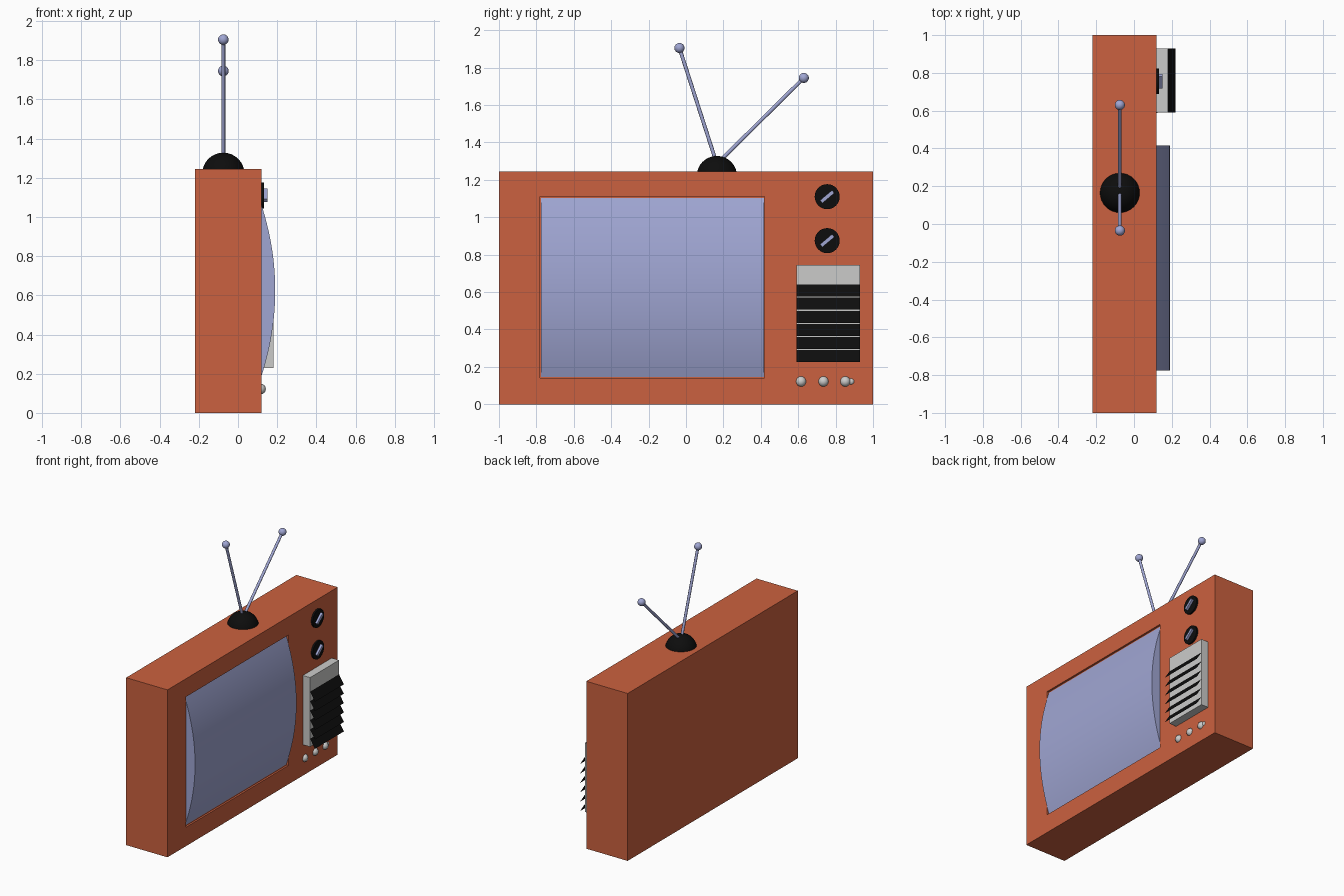
import bpy, bmesh, math
from mathutils import Vector

cube = bpy.data.objects.get("Cube")
if cube:
    bpy.data.objects.remove(cube, do_unlink=True)


def material(name, rgb):
    m = bpy.data.materials.new(name)
    m.use_nodes = True
    m.diffuse_color = (*rgb, 1)
    m.node_tree.nodes["Principled BSDF"].inputs["Base Color"].default_value = (*rgb, 1)
    return m


ORANGE = material("orange_case", (0.60, 0.12, 0.05))
BLUE = material("pale_blue", (0.35, 0.38, 0.65))
GREY = material("light_grey", (0.60, 0.60, 0.59))
BLACK = material("black_plastic", (0.004, 0.004, 0.004))


def finish(name, bm, mat, smooth=False):
    bmesh.ops.recalc_face_normals(bm, faces=bm.faces[:])
    mesh = bpy.data.meshes.new(name)
    bm.to_mesh(mesh)
    bm.free()
    mesh.materials.append(mat)
    ob = bpy.data.objects.new(name, mesh)
    bpy.context.collection.objects.link(ob)
    if smooth:
        bpy.ops.object.select_all(action='DESELECT')
        ob.select_set(True)
        bpy.context.view_layer.objects.active = ob
        bpy.ops.object.shade_smooth_by_angle(angle=math.radians(35))
    return ob


def box_mesh(lo, hi):
    lo, hi = Vector(lo), Vector(hi)
    bm = bmesh.new()
    bmesh.ops.create_cube(bm, size=1)
    for v in bm.verts:
        v.co = (lo + hi) / 2 + v.co * (hi - lo)
    return bm


def ball(name, centre, r, mat, segments=20):
    bm = bmesh.new()
    bmesh.ops.create_uvsphere(bm, u_segments=segments, v_segments=segments // 2, radius=r)
    bmesh.ops.translate(bm, verts=bm.verts, vec=centre)
    return finish(name, bm, mat, True)


def rod(name, a, b, r, mat, segments=12):
    a, b = Vector(a), Vector(b)
    bm = bmesh.new()
    bmesh.ops.create_cone(bm, cap_ends=True, segments=segments, radius1=r, radius2=r,
                          depth=(b - a).length)
    turn = (b - a).to_track_quat('Z', 'Y')
    for v in bm.verts:
        v.co = turn @ v.co + (a + b) / 2
    return finish(name, bm, mat, True)


FACE = 0.12          # plane of the control side
FLOOR = 0.106        # bottom of the screen recess
TOP = 1.245

# Case with a shallow recess for the screen
bm = box_mesh((-0.22, -1, 0), (FACE, 1, TOP))
for axis, cuts in (((0, 1, 0), (-0.78, 0.42)), ((0, 0, 1), (0.14, 1.11))):
    for c in cuts:
        bmesh.ops.bisect_plane(bm, geom=bm.verts[:] + bm.edges[:] + bm.faces[:],
                               plane_co=Vector(axis) * c, plane_no=axis)
opening = min(bm.faces, key=lambda f: (f.calc_center_median() - Vector((FACE, -0.18, 0.625))).length)
pushed = bmesh.ops.extrude_discrete_faces(bm, faces=[opening])["faces"][0]
bmesh.ops.translate(bm, verts=pushed.verts, vec=(FLOOR - FACE, 0, 0))
finish("case", bm, ORANGE)

# Screen bulging outward, curved in height only
bm = bmesh.new()
steps = 28
outline = []
for i in range(steps + 1):
    t = 2 * i / steps - 1
    outline.append(bm.verts.new((FLOOR + 0.084 * (1 - t * t), -0.776, 0.625 + 0.478 * t)))
cap = bm.faces.new(outline)
side = bmesh.ops.extrude_face_region(bm, geom=[cap])["geom"]
bmesh.ops.translate(bm, verts=[g for g in side if isinstance(g, bmesh.types.BMVert)],
                    vec=(0, 1.192, 0))
finish("screen", bm, BLUE, True)

# Tuning dials with slanted grips
for name, z in (("upper", 1.11), ("lower", 0.875)):
    rod(name + "_dial", (FACE - 0.01, 0.755, z), (FACE + 0.013, 0.755, z), 0.067, BLACK, 32)
    bm = box_mesh((FACE, -0.042, -0.01), (FACE + 0.03, 0.042, 0.01))
    tilt = math.radians(40)
    for v in bm.verts:
        x, y, h = v.co
        v.co = (x, 0.755 + y * math.cos(tilt) - h * math.sin(tilt),
                z + y * math.sin(tilt) + h * math.cos(tilt))
    finish(name + "_dial_grip", bm, BLUE)

# Speaker box and its sloping thin slats
finish("speaker_box", box_mesh((FACE - 0.01, 0.59, 0.23), (0.18, 0.93, 0.745)), GREY)
bm = bmesh.new()
for i in range(6):
    z = 0.64 - 0.07 * i
    bm.faces.new([bm.verts.new(p) for p in ((0.18, 0.59, z), (0.18, 0.93, z),
                                            (0.22, 0.93, z - 0.064), (0.22, 0.59, z - 0.064))])
finish("speaker_slats", bm, BLACK)

# Row of small buttons
for i, y in enumerate((0.615, 0.735, 0.852)):
    ball(f"button_{i + 1}", (FACE - 0.006, y, 0.122), 0.028, GREY, 16)
ball("button_stub", (FACE - 0.012, 0.883, 0.122), 0.02, GREY, 16)

# Aerial: dome base, two rods and tips
bm = bmesh.new()
bmesh.ops.create_uvsphere(bm, u_segments=32, v_segments=16, radius=0.108)
bmesh.ops.translate(bm, verts=bm.verts, vec=(-0.075, 0.165, 1.22))
finish("aerial_base", bm, BLACK, True)
for name, y, z in (("short", 0.63, 1.745), ("long", -0.035, 1.905)):
    tip = (-0.075, y, z)
    rod(name + "_aerial", (-0.075, 0.165, 1.285), tip, 0.01, BLUE)
    ball(name + "_aerial_tip", tip, 0.027, BLUE)
